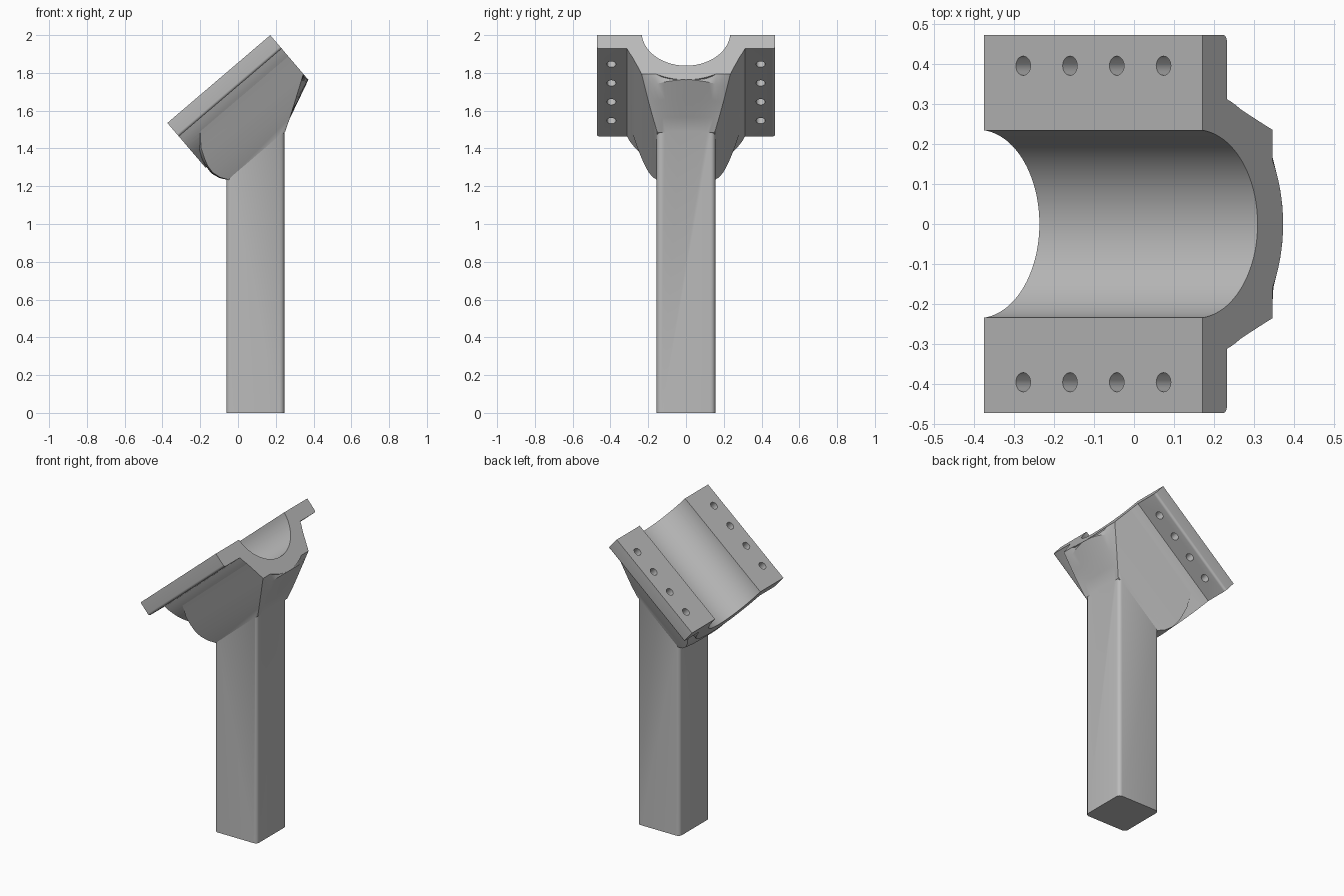
import bpy, bmesh, math
from mathutils import Matrix, Vector

if "Cube" in bpy.data.objects:
    bpy.data.objects.remove(bpy.data.objects["Cube"])

grey = bpy.data.materials.new("plain grey")
grey.use_nodes = True
grey.diffuse_color = (0.5, 0.5, 0.5, 1)
grey.node_tree.nodes["Principled BSDF"].inputs["Base Color"].default_value = (0.5, 0.5, 0.5, 1)

LENGTH, HALF, THICK = 0.716, 0.472, 0.094
BORE_R, SHELL_R, AXIS = 0.235, 0.333, 0.0226
TILT = math.atan2(0.465, 0.545)
# Tilted frame: x runs up the saddle, z is normal to its flat face
FRAME = Matrix.Translation((-0.374, 0, 1.535)) @ Matrix.Rotation(-TILT, 4, 'Y')


def loft(name, rings, frame=FRAME):
    """Closed solid through rings with equal point counts."""
    bm = bmesh.new()
    loops = [[bm.verts.new(frame @ Vector(p)) for p in ring] for ring in rings]
    n = len(loops[0])
    for a, b in zip(loops, loops[1:]):
        for i in range(n):
            j = (i + 1) % n
            bm.faces.new((a[i], a[j], b[j], b[i]))
    bm.faces.new(loops[0])
    bm.faces.new(loops[-1])
    bmesh.ops.recalc_face_normals(bm, faces=bm.faces)
    mesh = bpy.data.meshes.new(name)
    bm.to_mesh(mesh)
    bm.free()
    mesh.materials.append(grey)
    obj = bpy.data.objects.new(name, mesh)
    bpy.context.collection.objects.link(obj)
    return obj


def combine(target, other, operation):
    mod = target.modifiers.new(operation, 'BOOLEAN')
    mod.operation, mod.object, mod.solver = operation, other, 'EXACT'
    bpy.context.view_layer.objects.active = target
    bpy.ops.object.modifier_apply(modifier=mod.name)
    bpy.data.objects.remove(other)


def arc(cy, cz, r, start, end, steps):
    angles = [math.radians(start + (end - start) * i / steps) for i in range(steps + 1)]
    return [(cy + r * math.cos(a), cz + r * math.sin(a)) for a in angles]


# Saddle: flanged half shell extruded along the tilted axis
r = 0.015
edge = math.degrees(math.asin((THICK + AXIS) / SHELL_R))
profile = [(HALF, 0)] + arc(HALF - r, r - THICK, r, 0, -90, 5)
profile += arc(0, AXIS, SHELL_R, -edge, edge - 180, 40)
profile += arc(r - HALF, r - THICK, r, -90, -180, 5) + [(-HALF, 0)]
saddle = loft("saddle_clamp", [[(x, y, z) for y, z in profile] for x in (0, LENGTH)])

# Tapered neck: depth, half width, then low and high ends at centre and at side
sections = [
    (0.08, 0.316, 0.012, 0.14, LENGTH, LENGTH),
    (0.105, 0.305, 0.012, 0.125, LENGTH, LENGTH),
    (0.155, 0.283, 0.012, 0.097, LENGTH, LENGTH),
    (0.216, 0.257, 0.010, 0.05, LENGTH, LENGTH),
    (0.27, 0.235, 0.008, 0.028, LENGTH, LENGTH),
    (0.311, 0.217, 0.006, 0.015, LENGTH, 0.652),
    (0.355, 0.197, 0.004, 0.012, 0.617, 0.583),
    (0.40, 0.175, 0.020, 0.025, 0.515, 0.512),
    (0.44, 0.153, 0.050, 0.052, 0.430, 0.445),
]
rings = []
for depth, w, low_mid, low_side, high_mid, high_side in sections:
    ts = [math.sin(math.pi / 2 * (i / 8 - 1)) for i in range(17)]
    ring = [(high_mid + (high_side - high_mid) * t * t, w * t, -depth) for t in ts]
    ring += [(low_mid + (low_side - low_mid) * abs(t) ** 3, w * t, -depth) for t in reversed(ts)]
    rings.append(ring)
neck = loft("neck", rings)

# Post: rounded square bar with a slanted top hidden inside the neck
outline = []
c = 0.025
for k, (x, y) in enumerate([(0.245, 0.155), (-0.062, 0.155), (-0.062, -0.155), (0.245, -0.155)]):
    cx, cy = x - math.copysign(c, x), y - math.copysign(c, y)
    outline += arc(cx, cy, c, 90 * k, 90 * k + 90, 6)


def top(x):
    return 1.535 + (x + 0.374) * math.tan(TILT) - 0.36 / math.cos(TILT)


post = loft("post", [[(x, y, 0) for x, y in outline],
                     [(x, y, top(x)) for x, y in outline]], Matrix.Identity(4))

combine(saddle, neck, 'UNION')
combine(saddle, post, 'UNION')

# Round bore through the saddle
ring = arc(0, AXIS, BORE_R, 0, 360 - 360 / 96, 95)
bore = loft("bore_cutter", [[(x, y, z) for y, z in ring] for x in (-0.1, LENGTH + 0.1)])
combine(saddle, bore, 'DIFFERENCE')

# Bolt holes through both flanges
for side in (-1, 1):
    for i in range(4):
        hole = arc(0.128 + 0.1535 * i, side * 0.395, 0.024, 0, 345, 23)
        cutter = loft("hole_cutter", [[(x, y, z) for x, y in hole] for z in (-0.2, 0.1)])
        combine(saddle, cutter, 'DIFFERENCE')

saddle.name = "angled_saddle_post"
for obj in bpy.context.selected_objects:
    obj.select_set(False)
saddle.select_set(True)
bpy.context.view_layer.objects.active = saddle
bpy.ops.object.shade_smooth_by_angle(angle=math.radians(25))
